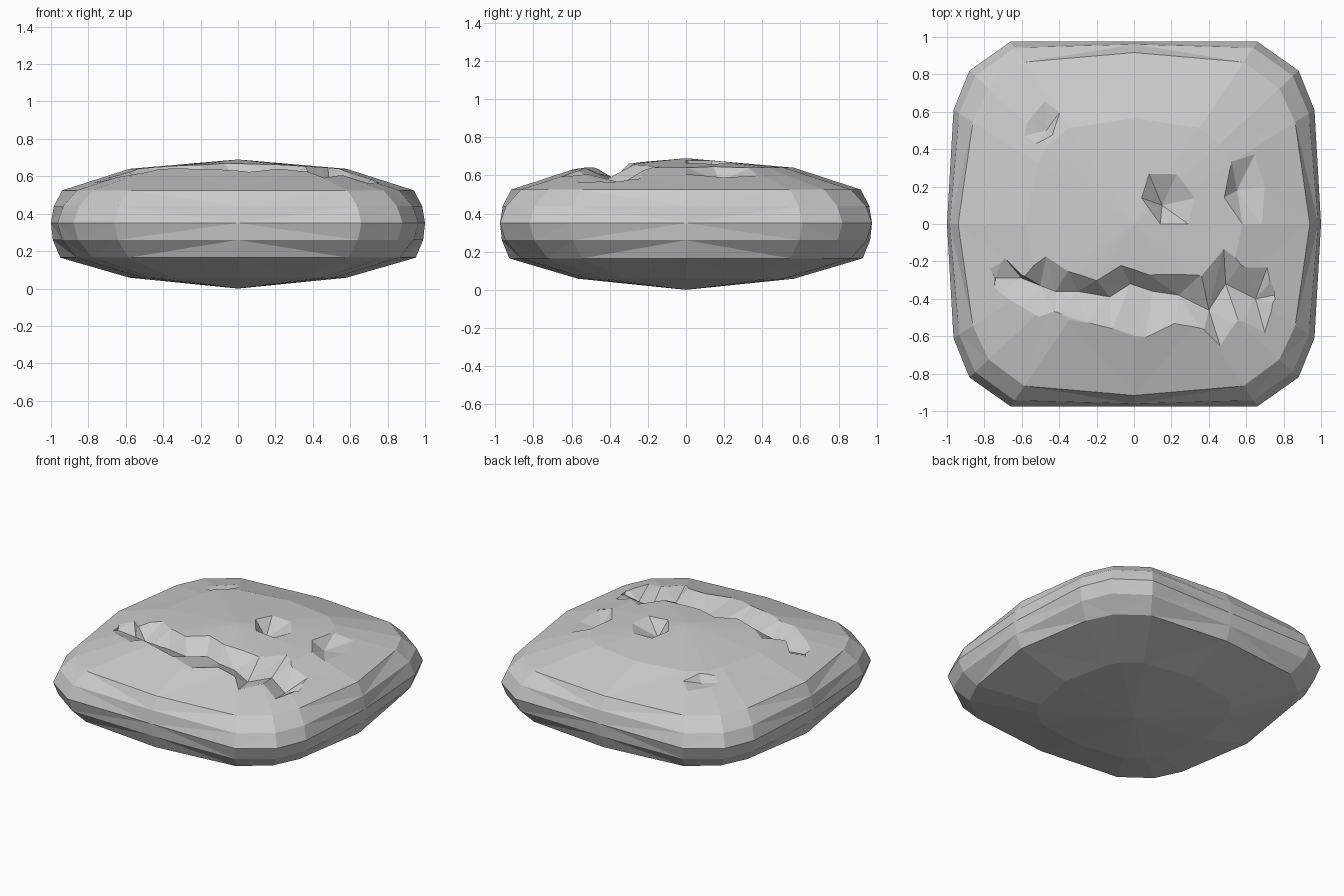
import bpy, bmesh, math

if "Cube" in bpy.data.objects:
    bpy.data.objects.remove(bpy.data.objects["Cube"])

def link(name, bm):
    bmesh.ops.recalc_face_normals(bm, faces=bm.faces)
    me = bpy.data.meshes.new(name)
    bm.to_mesh(me)
    bm.free()
    ob = bpy.data.objects.new(name, me)
    bpy.context.collection.objects.link(ob)
    return ob

def top_z(x, y):
    # approximate height of the upper surface
    r = (abs(x) ** 4.5 + abs(y) ** 4.5) ** (1 / 4.5)
    pts = [(0, .69), (.58, .64), (.93, .52), (1.01, .4)]
    for (a, za), (b, zb) in zip(pts, pts[1:]):
        if r <= b:
            return za + (zb - za) * (r - a) / (b - a)
    return .4

# Boulder: rounded-square rings, more rounded towards top and bottom
quad = [(1, 0), (.965, .61), (.88, .82), (.66, .975)]
outline = quad + [(0, .975)] + [(-x, y) for x, y in quad[::-1]]
outline += [(x, -y) for x, y in outline[-2:0:-1]]
rings = [(.58, .058, .1), (.95, .165, .07), (.99, .26, .02), (1, .35, 0),
         (.985, .44, .02), (.94, .525, .06), (.58, .64, .1)]
bm = bmesh.new()
loops = []
for s, z, rnd in rings:
    row = []
    for x, y in outline:
        k = s * (1 - rnd * min(1, abs(x * y) / .7))
        row.append(bm.verts.new((x * k, y * k, z)))
    loops.append(row)
n = len(outline)
for a, b in zip(loops, loops[1:]):
    for i in range(n):
        bm.faces.new((a[i], a[(i + 1) % n], b[(i + 1) % n], b[i]))
for row, z in ((loops[0], 0), (loops[-1], .69)):
    c = bm.verts.new((0, 0, z))
    for i in range(n):
        bm.faces.new((row[i], row[(i + 1) % n], c))
bmesh.ops.triangulate(bm, faces=bm.faces)
boulder = link("boulder", bm)

def carve(cutter):
    m = boulder.modifiers.new(cutter.name, 'BOOLEAN')
    m.operation = 'DIFFERENCE'
    m.solver = 'EXACT'
    m.object = cutter
    cutter.hide_render = True
    cutter.hide_set(True)

# Pits: faceted cones sunk into the top
def pit(name, rim, floor, depth):
    bm = bmesh.new()
    low = [bm.verts.new((x, y, top_z(x, y))) for x, y in rim]
    cap = [bm.verts.new((x, y, .9)) for x, y in rim]
    tip = bm.verts.new((*floor, top_z(*floor) - depth))
    k = len(rim)
    for i in range(k):
        j = (i + 1) % k
        bm.faces.new((low[i], low[j], tip))
        bm.faces.new((low[i], low[j], cap[j], cap[i]))
    bm.faces.new(cap)
    carve(link(name, bm))

pit("middle_pit_cutter", [(.08, .27), (.23, .27), (.33, .14), (.29, 0), (.14, 0), (.04, .14)], (.15, .10), .09)
pit("right_pit_cutter", [(.67, .42), (.52, .35), (.48, .14), (.58, 0), (.68, 0), (.72, .2)], (.55, .18), .07)
pit("back_pit_cutter", [(-.48, .70), (-.38, .62), (-.43, .47), (-.55, .40), (-.63, .46), (-.6, .58)], (-.47, .5), .06)

# Jagged crack: V-shaped trench between a back rim, a floor line and a front rim
back = [(-.78, -.22), (-.70, -.17), (-.6, -.27), (-.47, -.17), (-.35, -.25), (-.2, -.3),
        (-.07, -.22), (.08, -.27), (.36, -.27), (.48, -.13), (.58, -.2), (.72, -.21)]
mid = [(-.74, -.29), (-.6, -.29), (-.5, -.33), (-.42, -.36), (-.3, -.36), (-.13, -.39),
       (-.02, -.32), (.1, -.36), (.24, -.38), (.4, -.46), (.49, -.32), (.65, -.40)]
front = [(-.75, -.37), (-.63, -.46), (-.51, -.53), (-.42, -.48), (-.26, -.53), (-.12, -.57),
         (.06, -.62), (.22, -.54), (.37, -.58), (.47, -.68), (.57, -.55), (.71, -.62)]
back.append((.74, -.30))
mid.append((.75, -.38))
front.append((.76, -.42))
bm = bmesh.new()
sections = []
for i, (b, m, f) in enumerate(zip(back, mid, front)):
    d = .03 if i in (0, 12) else .09
    sections.append([bm.verts.new(p) for p in (
        (*b, top_z(*b)), (*m, top_z(*m) - d), (*f, top_z(*f)), (*f, .9), (*b, .9))])
for a, b in zip(sections, sections[1:]):
    for i in range(5):
        j = (i + 1) % 5
        bm.faces.new((a[i], a[j], b[j], b[i]))
bm.faces.new(sections[0])
bm.faces.new(sections[-1])
bmesh.ops.triangulate(bm, faces=bm.faces)
carve(link("crack_cutter", bm))
